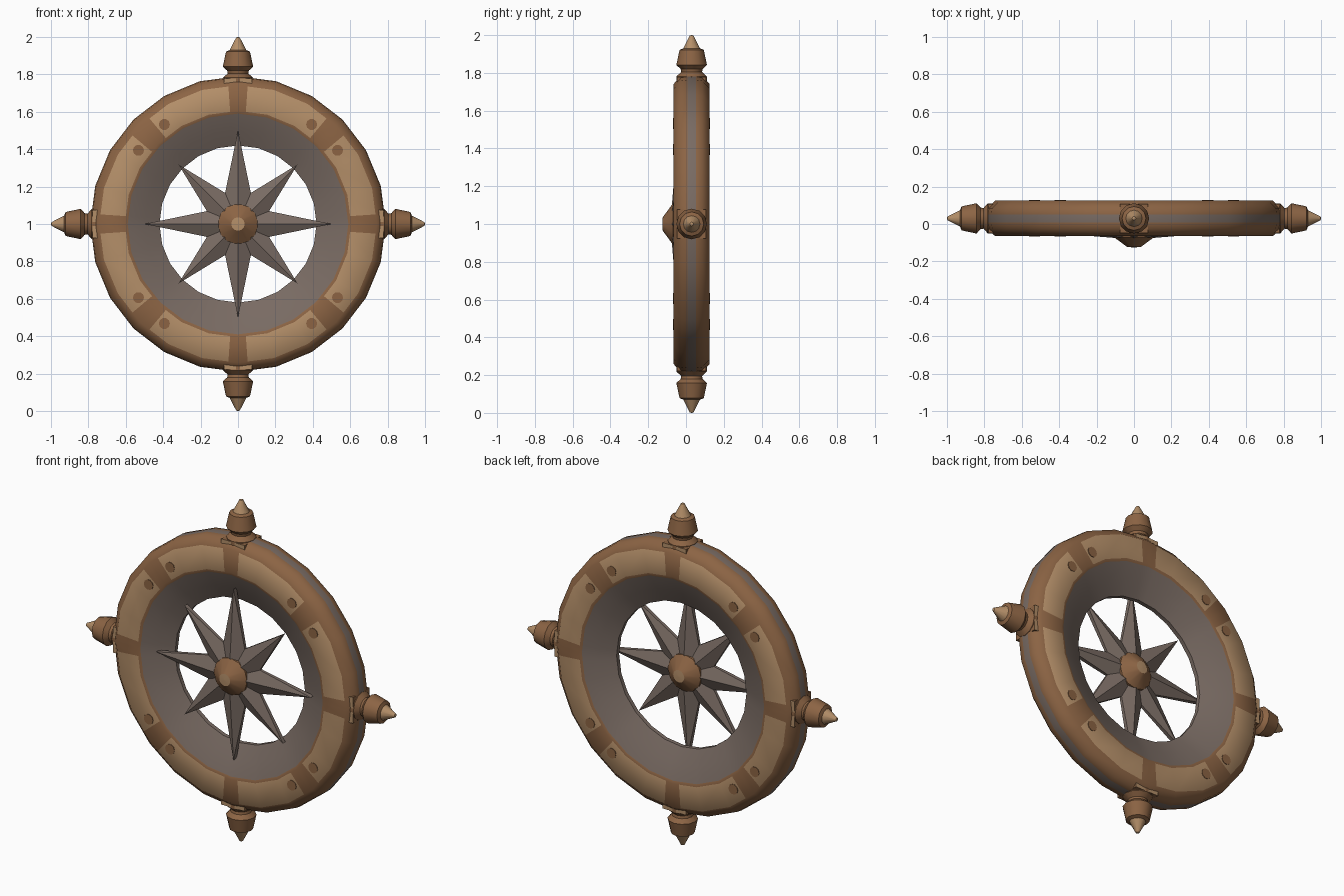
import bpy, bmesh, math
from mathutils import Matrix, Vector

if "Cube" in bpy.data.objects:
    bpy.data.objects.remove(bpy.data.objects["Cube"])

CY, CZ = 0.03, 1.0          # ring centre
STAR_Y = -0.028             # star and hub mid-plane


def material(name, rgb):
    m = bpy.data.materials.new(name)
    lin = [((c / 255 + 0.055) / 1.055) ** 2.4 for c in rgb]
    m.diffuse_color = (*lin, 1)
    m.use_nodes = True
    m.node_tree.nodes["Principled BSDF"].inputs["Base Color"].default_value = m.diffuse_color
    return m


BROWN = material("brown wood", (140, 100, 68))
TAN = material("tan wood", (180, 143, 105))
GREY = material("grey brown", (121, 107, 99))
MATS = [BROWN, TAN, GREY]


def finish(name, bm, smooth=None):
    bmesh.ops.recalc_face_normals(bm, faces=bm.faces)
    me = bpy.data.meshes.new(name)
    bm.to_mesh(me)
    bm.free()
    for m in MATS:
        me.materials.append(m)
    ob = bpy.data.objects.new(name, me)
    bpy.context.collection.objects.link(ob)
    if smooth:
        bpy.ops.object.select_all(action='DESELECT')
        ob.select_set(True)
        bpy.context.view_layer.objects.active = ob
        bpy.ops.object.shade_smooth_by_angle(angle=math.radians(smooth))
    return ob


def lathe(name, profile, colours, sides, matrix, smooth=None):
    """Closed solid turned about local z; profile is (radius, height)."""
    bm = bmesh.new()
    rings = [[bm.verts.new(matrix @ Vector((r * math.cos(2 * math.pi * i / sides),
                                            r * math.sin(2 * math.pi * i / sides), h)))
              for i in range(sides)] for r, h in profile]
    for k in range(len(rings) - 1):
        for i in range(sides):
            j = (i + 1) % sides
            f = bm.faces.new((rings[k][i], rings[k][j], rings[k + 1][j], rings[k + 1][i]))
            f.material_index = colours[k]
    bm.faces.new(rings[0]).material_index = colours[0]
    bm.faces.new(rings[-1]).material_index = colours[-1]
    return finish(name, bm, smooth)


# Ring: 24-sided outline, with extra cuts along the chords for the panels
def chord_point(deg, r):
    k = math.floor(deg / 15 + 1e-6)
    mid = math.radians(15 * k + 7.5)
    a = math.radians(deg)
    rr = r * math.cos(math.radians(7.5)) / math.cos(a - mid)
    return rr * math.sin(a), rr * math.cos(a)


half = [(0.42, 0.012), (0.5, 0.052), (0.59, 0.09), (0.605, 0.095),
        (0.742, 0.095), (0.785, 0.055), (0.79, 0.022)]
section = [(r, -d) for r, d in half] + [(r, d) for r, d in reversed(half)]
n = len(section)
angles = set(range(0, 360, 15))
for q in range(0, 360, 90):
    angles |= {(q + 4) % 360, (q - 4) % 360, q + 40, q + 50}
angles = sorted(angles)
bm = bmesh.new()
loops = []
for a in angles:
    loop = []
    for r, d in section:
        x, z = chord_point(a, r)
        loop.append(bm.verts.new((x, CY + d, CZ + z)))
    loops.append(loop)
for i, a in enumerate(angles):
    nxt = loops[(i + 1) % len(angles)]
    end = angles[i + 1] if i + 1 < len(angles) else 360
    m = ((a + end) / 2) % 90
    panel = 4 < m < 40 or 50 < m < 86
    for k in range(n):
        j = (k + 1) % n
        f = bm.faces.new((loops[i][k], loops[i][j], nxt[j], nxt[k]))
        r = (section[k][0] + section[j][0]) / 2
        if r < 0.595 or r > 0.789:
            f.material_index = 2
        elif panel and 0.6 < r < 0.75:
            f.material_index = 1
finish("ring", bm, 50)

# Round rivets at the panel ends, on both faces
for side, label in ((-1, "front"), (1, "back")):
    for q in range(0, 360, 90):
        for off in (36.5, 53.5):
            a = math.radians(q + off)
            pos = Matrix.Translation((0.662 * math.sin(a), CY + side * 0.095, CZ + 0.662 * math.cos(a)))
            lathe(label + "_rivet", [(0.03, -0.003), (0.03, 0.003)], [0], 10,
                  pos @ Matrix.Rotation(math.pi / 2, 4, 'X'))

# Handles with square base plates, at the four quarters
handle = [(0.08, 0.74), (0.08, 0.782), (0.055, 0.805), (0.058, 0.82), (0.081, 0.842),
          (0.064, 0.922), (0.044, 0.93), (0.01, 0.997), (0.003, 1.0)]
for q in range(4):
    turn = Matrix.Translation((0, CY, CZ)) @ Matrix.Rotation(q * math.pi / 2, 4, 'Y')
    lathe("handle", handle, [0, 0, 0, 0, 0, 0, 1, 1], 12, turn, 30)
    bm = bmesh.new()
    bmesh.ops.create_cube(bm, size=1, matrix=turn @ Matrix.Translation((0, 0, 0.752))
                          @ Matrix.Diagonal((0.152, 0.154, 0.05, 1)))
    for f in bm.faces:
        f.normal_update()
        if abs(f.normal.y) > 0.9:
            f.material_index = 1
    finish("handle_base_plate", bm)

# Eight-pointed star, ridged on both sides
bm = bmesh.new()
rims, centres = [], []
for s in (-1, 1):
    centres.append(bm.verts.new((0, STAR_Y + s * 0.055, CZ)))
    rim = []
    for i in range(16):
        a = i * math.pi / 8
        if i % 4 == 0:
            r, d = 0.5, 0.014
        elif i % 4 == 2:
            r, d = 0.45, 0.012
        else:
            r, d = 0.18, 0.008
            a = math.radians(i * 22.5)
        rim.append(bm.verts.new((r * math.sin(a), STAR_Y + s * d, CZ + r * math.cos(a))))
    rims.append(rim)
for i in range(16):
    j = (i + 1) % 16
    for c, rim in zip(centres, rims):
        bm.faces.new((c, rim[i], rim[j]))
    bm.faces.new((rims[0][i], rims[0][j], rims[1][j], rims[1][i]))
for f in bm.faces:
    f.material_index = 2
finish("compass_star", bm)

# Hub: double cone with small tan caps
hub = [(0.004, -0.097), (0.036, -0.095), (0.108, -0.042), (0.108, 0.042), (0.036, 0.095), (0.004, 0.097)]
lathe("hub", hub, [1, 0, 0, 0, 1], 12,
      Matrix.Translation((0, STAR_Y, CZ)) @ Matrix.Rotation(math.pi / 2, 4, 'X'), 25)
